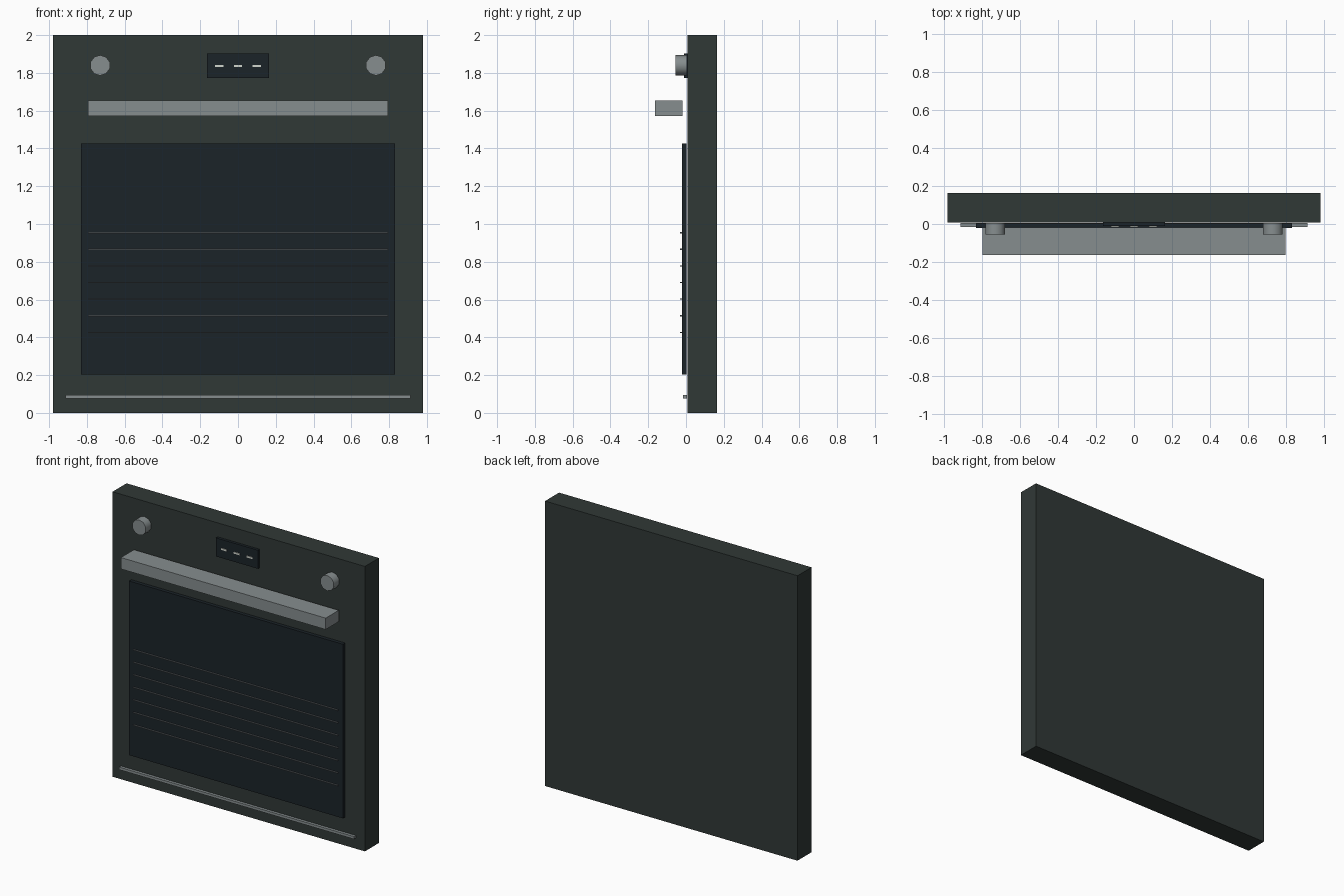
import bpy, math

if "Cube" in bpy.data.objects:
    bpy.data.objects.remove(bpy.data.objects["Cube"])


def material(name, rgb):
    m = bpy.data.materials.new(name)
    m.diffuse_color = (*rgb, 1)
    m.use_nodes = True
    m.node_tree.nodes["Principled BSDF"].inputs["Base Color"].default_value = m.diffuse_color
    return m


STEEL = material("dark_steel", (0.030, 0.040, 0.037))
GLASS = material("black_glass", (0.011, 0.017, 0.022))
METAL = material("satin_metal", (0.24, 0.27, 0.275))
RACK = material("rack_grey", (0.12, 0.14, 0.15))
LIGHT = material("display_light", (0.65, 0.68, 0.62))


def box(name, x, y, z, mat):
    """Box from (min, max) ranges on each axis."""
    bpy.ops.mesh.primitive_cube_add(size=1, location=[(a + b) / 2 for a, b in (x, y, z)])
    o = bpy.context.object
    o.name = name
    o.scale = [b - a for a, b in (x, y, z)]
    bpy.ops.object.transform_apply(location=False, rotation=False, scale=True)
    o.data.materials.append(mat)
    return o


FRONT = 0.008  # front plane of the body

# Main slab and glass door window
box("oven_body", (-0.98, 0.98), (FRONT, 0.163), (0, 2), STEEL)
box("door_glass", (-0.83, 0.83), (-0.022, FRONT - 0.005), (0.203, 1.425), GLASS)

# Rack lines on the glass
for i in range(7):
    z = 0.426 + i * 0.088
    box(f"rack_line_{i + 1}", (-0.795, 0.795), (-0.031, -0.021), (z - 0.003, z + 0.003), RACK)

# Handle bar and lower trim
box("door_handle", (-0.795, 0.795), (-0.163, -0.018), (1.573, 1.653), METAL)
box("lower_trim", (-0.912, 0.912), (-0.016, 0.004), (0.077, 0.095), METAL)

# Display with three dashes
box("display_panel", (-0.163, 0.163), (-0.011, FRONT), (1.772, 1.902), GLASS)
for i in (-1, 0, 1):
    box(f"display_dash_{i + 2}", (i * 0.1 - 0.022, i * 0.1 + 0.022), (-0.016, -0.010), (1.831, 1.843), LIGHT)

# Control knobs
for side, sx in (("left", -1), ("right", 1)):
    bpy.ops.mesh.primitive_cylinder_add(vertices=10, radius=0.054, depth=0.061,
                                        location=(sx * 0.73, -0.0245, 1.84),
                                        rotation=(math.pi / 2, 0, 0))
    knob = bpy.context.object
    knob.name = f"{side}_knob"
    knob.data.materials.append(METAL)
    bpy.ops.object.shade_smooth_by_angle(angle=math.radians(50))
